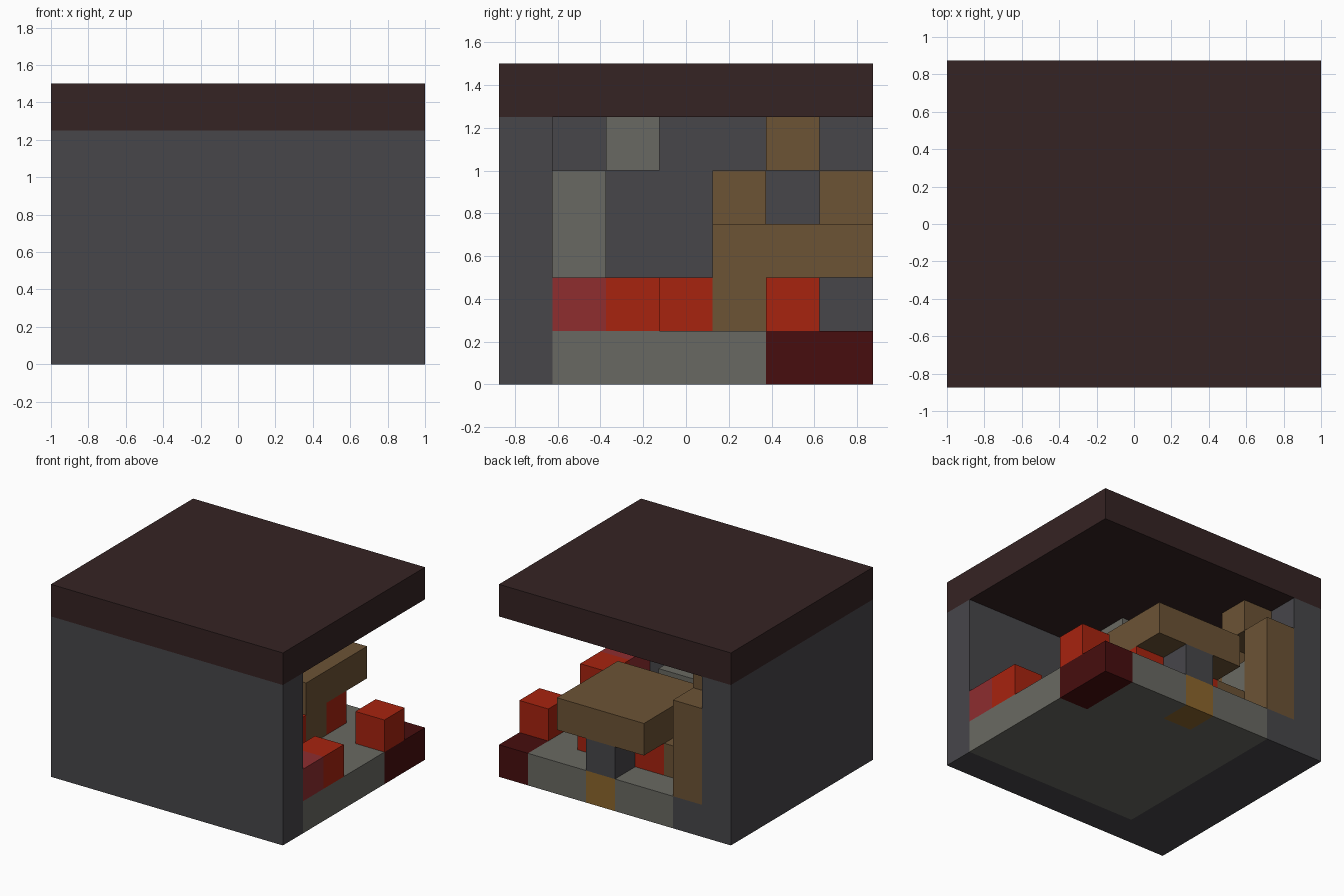
import bpy
import bmesh
from mathutils import Vector

cube = bpy.data.objects.get("Cube")
if cube:
    bpy.data.objects.remove(cube, do_unlink=True)

CELL = 0.25
ORIGIN = Vector((-1.0, -0.875, 0.0))


def linear(c):
    c /= 255
    return c / 12.92 if c <= 0.04045 else ((c + 0.055) / 1.055) ** 2.4


def material(name, *rgb):
    mat = bpy.data.materials.new(name)
    mat.use_nodes = True
    colour = tuple(linear(c) for c in rgb) + (1.0,)
    mat.diffuse_color = colour
    mat.node_tree.nodes["Principled BSDF"].inputs["Base Color"].default_value = colour
    return mat


slate = material("slate grey", 71, 70, 74)
roof_brown = material("dark roof brown", 53, 35, 35)
stone = material("pale stone", 105, 105, 98)
wood = material("brown wood", 108, 83, 53)
red = material("bright red", 167, 35, 15)
rose = material("rose red", 142, 45, 47)
maroon = material("deep maroon", 71, 13, 14)
ochre = material("ochre", 140, 102, 44)


def blocks(name, mat, *boxes):
    """One object from boxes, each (low corner, size) in grid cells."""
    bm = bmesh.new()
    for low, size in boxes:
        made = bmesh.ops.create_cube(bm, size=1.0)["verts"]
        for v in made:
            unit = v.co + Vector((0.5, 0.5, 0.5))
            v.co = ORIGIN + CELL * Vector([l + u * s for l, u, s in zip(low, unit, size)])
    mesh = bpy.data.meshes.new(name)
    bm.to_mesh(mesh)
    bm.free()
    mesh.materials.append(mat)
    obj = bpy.data.objects.new(name, mesh)
    bpy.context.collection.objects.link(obj)
    return obj


ONE = (1, 1, 1)

# Shell: roof slab, two solid walls and the wall footing
blocks("roof", roof_brown, ((0, 0, 5), (8, 7, 1)))
blocks("front_wall", slate, ((0, 0, 0), (8, 1, 5)))
blocks("right_wall", slate, ((0, 1, 0), (1, 6, 5)))
blocks("wall_footing", slate, ((1, 1, 0), (1, 6, 1)))

# Floor with its coloured corner and inlaid block
blocks("floor", stone,
       ((2, 1, 0), (6, 4, 1)), ((2, 5, 0), (5, 1, 1)),
       ((2, 6, 0), (2, 1, 1)), ((5, 6, 0), (2, 1, 1)))
blocks("doorstep", maroon, ((7, 5, 0), (1, 2, 1)))
blocks("floor_inlay", ochre, ((4, 6, 0), ONE))

# Table with its stand and the bench around it
blocks("table_top", wood, ((3, 4, 2), (3, 3, 1)))
blocks("table_stand", slate, ((4, 6, 1), ONE))
blocks("bench_back", wood, ((2, 4, 1), (4, 1, 1)), ((2, 5, 1), ONE))
blocks("bench_cushion", red, ((3, 5, 1), (3, 1, 1)))

# Stepped arch against the right wall
blocks("arch", wood, *[((1, y, 1), (1, 1, 3)) for y in (4, 6)], ((1, 5, 4), ONE))
blocks("arch_ledge", stone, ((1, 5, 2), ONE))

# Seats
blocks("red_seats", red, ((7, 5, 1), ONE), ((7, 2, 1), ONE), ((5, 3, 1), ONE))
blocks("seat_pillow", rose, ((7, 1, 1), ONE))

# Counter along the front wall with its flue
blocks("counter", stone, ((2, 1, 1), (4, 1, 1)))
blocks("flue", stone, ((3, 1, 2), (1, 1, 2)), ((3, 2, 4), ONE))
